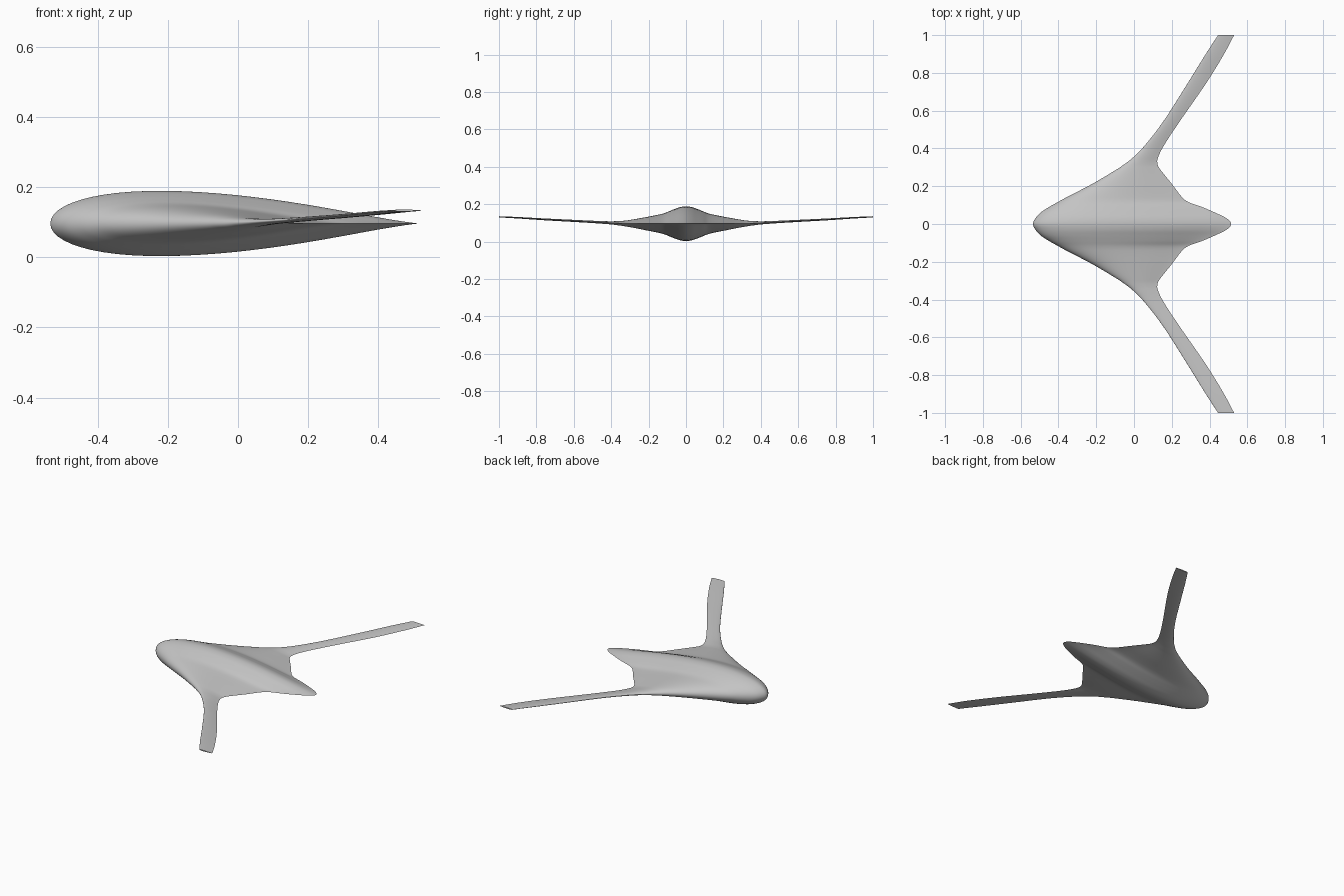
import bpy, bmesh, math

cube = bpy.data.objects.get("Cube")
if cube:
    bpy.data.objects.remove(cube, do_unlink=True)

# Span stations: distance from centre, leading edge, trailing edge,
# half thickness, height of the chord line
STATIONS = [
    (0.00, -0.535, 0.515, 0.093, 0.096),
    (0.03, -0.522, 0.49, 0.089, 0.096),
    (0.06, -0.495, 0.43, 0.079, 0.096),
    (0.09, -0.45, 0.36, 0.067, 0.096),
    (0.115, -0.405, 0.29, 0.057, 0.096),
    (0.14, -0.36, 0.256, 0.05, 0.096),
    (0.21, -0.225, 0.202, 0.036, 0.096),
    (0.29, -0.09, 0.138, 0.021, 0.097),
    (0.315, -0.053, 0.125, 0.017, 0.097),
    (0.345, -0.013, 0.125, 0.013, 0.098),
    (0.41, 0.052, 0.155, 0.008, 0.101),
    (0.54, 0.153, 0.24, 0.006, 0.108),
    (0.75, 0.287, 0.385, 0.005, 0.119),
    (0.90, 0.38, 0.477, 0.004, 0.128),
    (1.00, 0.445, 0.53, 0.003, 0.133),
]
SPAN_STEPS = 6
CHORD_STEPS = 32


def slope(i, k):
    """Tangent of one station column; flat across the centre line."""
    if i == 0:
        return 0.0
    a, b = STATIONS[i - 1], STATIONS[min(i + 1, len(STATIONS) - 1)]
    return (b[k] - a[k]) / (b[0] - a[0])


def section(i, t):
    """Smoothly interpolated station between i and i + 1."""
    a, b = STATIONS[i], STATIONS[i + 1]
    h = b[0] - a[0]
    s = t * t * (3 - 2 * t)
    row = [a[0] + h * t]
    for k in range(1, 5):
        bend = slope(i, k) * t * (1 - t) ** 2 - slope(i + 1, k) * t * t * (1 - t)
        row.append(a[k] + (b[k] - a[k]) * s + h * bend)
    return row


def foil(c):
    """Half thickness of a round-nosed, thin-tailed foil, peaking at one."""
    y = 0.2969 * math.sqrt(c) - 0.126 * c - 0.3516 * c**2 + 0.2843 * c**3 - 0.1036 * c**4
    return max(0.0, y * 10 * (1 - 0.5 * c**6))


def foil_ring(bm, row):
    """Closed loop: along the top to the tail and back underneath."""
    y, lead, trail, half, height = row
    ring = []
    for j in range(2 * CHORD_STEPS):
        angle = math.pi * j / CHORD_STEPS
        c = (1 - math.cos(angle)) / 2
        side = 1 if j < CHORD_STEPS else -1
        z = height + side * half * foil(c)
        ring.append(bm.verts.new((lead + (trail - lead) * c, y, z)))
    return ring


# Blended body and wings, lofted along one half of the span
rows = [section(i, n / SPAN_STEPS)
        for i in range(len(STATIONS) - 1) for n in range(SPAN_STEPS)]
rows.append(list(STATIONS[-1]))

bm = bmesh.new()
rings = [foil_ring(bm, row) for row in rows]
for a, b in zip(rings, rings[1:]):
    for j in range(len(a)):
        k = (j + 1) % len(a)
        bm.faces.new((a[j], a[k], b[k], b[j]))
bm.faces.new(rings[-1])  # flat wing tip

# The other half of the span
half = bmesh.ops.duplicate(bm, geom=bm.verts[:] + bm.edges[:] + bm.faces[:])["geom"]
for v in half:
    if isinstance(v, bmesh.types.BMVert):
        v.co.y = -v.co.y
bmesh.ops.remove_doubles(bm, verts=bm.verts[:], dist=0.00005)
bmesh.ops.recalc_face_normals(bm, faces=bm.faces[:])

mesh = bpy.data.meshes.new("blended_wing_body")
bm.to_mesh(mesh)
bm.free()
aircraft = bpy.data.objects.new("blended_wing_body", mesh)
bpy.context.collection.objects.link(aircraft)

# Plain grey skin
grey = bpy.data.materials.new("light_grey")
grey.use_nodes = True
colour = (0.55, 0.55, 0.55, 1.0)
grey.diffuse_color = colour
grey.node_tree.nodes["Principled BSDF"].inputs["Base Color"].default_value = colour
mesh.materials.append(grey)

# Smooth skin with sharp trailing edge and tips
bpy.ops.object.select_all(action="DESELECT")
aircraft.select_set(True)
bpy.context.view_layer.objects.active = aircraft
bpy.ops.object.shade_smooth_by_angle(angle=math.radians(40))
